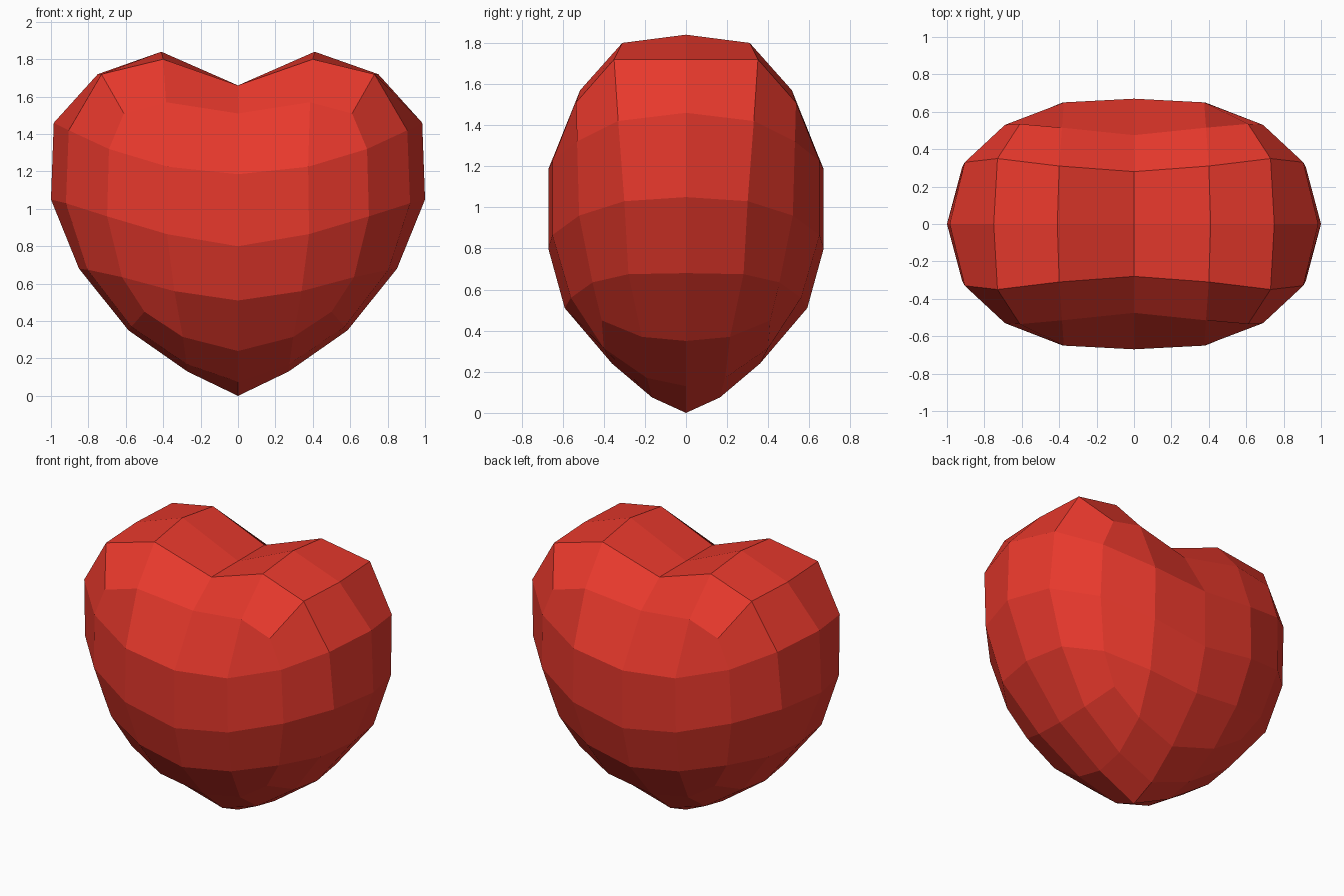
import bpy, bmesh

# One quarter of the heart (x >= 0, y >= 0), as rows running from the side to the middle of the front.
# Top cap, rows at depth 0, 1, 2: points from the centre line outward
TOP = [
    [(0, 0, 1.66), (0.41, 0, 1.84), (0.75, 0, 1.72)],
    [(0, 0.28, 1.66), (0.40, 0.31, 1.80), (0.73, 0.35, 1.72)],
    [(0, 0.475, 1.51), (0.385, 0.515, 1.57), (0.61, 0.535, 1.51)],
]
# Bottom cap, same layout
BOTTOM = [
    [(0, 0, 0), (0.27, 0, 0.13), (0.585, 0, 0.35)],
    [(0, 0.165, 0.075), (0.275, 0.19, 0.17), (0.57, 0.215, 0.37)],
    [(0, 0.36, 0.24), (0.295, 0.40, 0.315), (0.50, 0.41, 0.45)],
]
# Belt rings between the caps: side point, then round to the middle of the front
RINGS = {
    1: [(0.985, 0, 1.46), (0.905, 0.33, 1.42), (0.69, 0.53, 1.32), (0.375, 0.65, 1.225), (0, 0.67, 1.185)],
    0: [(1, 0, 1.05), (0.92, 0.30, 1.03), (0.70, 0.52, 0.96), (0.38, 0.65, 0.865), (0, 0.67, 0.80)],
    -1: [(0.85, 0, 0.68), (0.805, 0.28, 0.675), (0.62, 0.455, 0.635), (0.34, 0.56, 0.56), (0, 0.59, 0.51)],
}


def heart_point(i, j, k):
    """Position for grid point (i, j, k) of a 4 x 4 x 4 cube, mirrored in x and y."""
    a, b = abs(i), abs(j)
    if abs(k) == 2:
        x, y, z = (TOP if k > 0 else BOTTOM)[b][a]
    else:
        x, y, z = RINGS[k][b + 2 - a]
    return (x if i >= 0 else -x, y if j >= 0 else -y, z)


# Heart: gridded cube pulled into shape
bm = bmesh.new()
bmesh.ops.create_cube(bm, size=4)
bmesh.ops.subdivide_edges(bm, edges=bm.edges[:], cuts=3, use_grid_fill=True)
for v in bm.verts:
    v.co = heart_point(*(round(c) for c in v.co))
bmesh.ops.recalc_face_normals(bm, faces=bm.faces[:])
mesh = bpy.data.meshes.new("heart")
bm.to_mesh(mesh)
bm.free()
heart = bpy.data.objects.new("heart", mesh)
bpy.context.collection.objects.link(heart)

# Red surface
red = bpy.data.materials.new("red")
red.diffuse_color = (0.8, 0.04, 0.025, 1)
mesh.materials.append(red)
